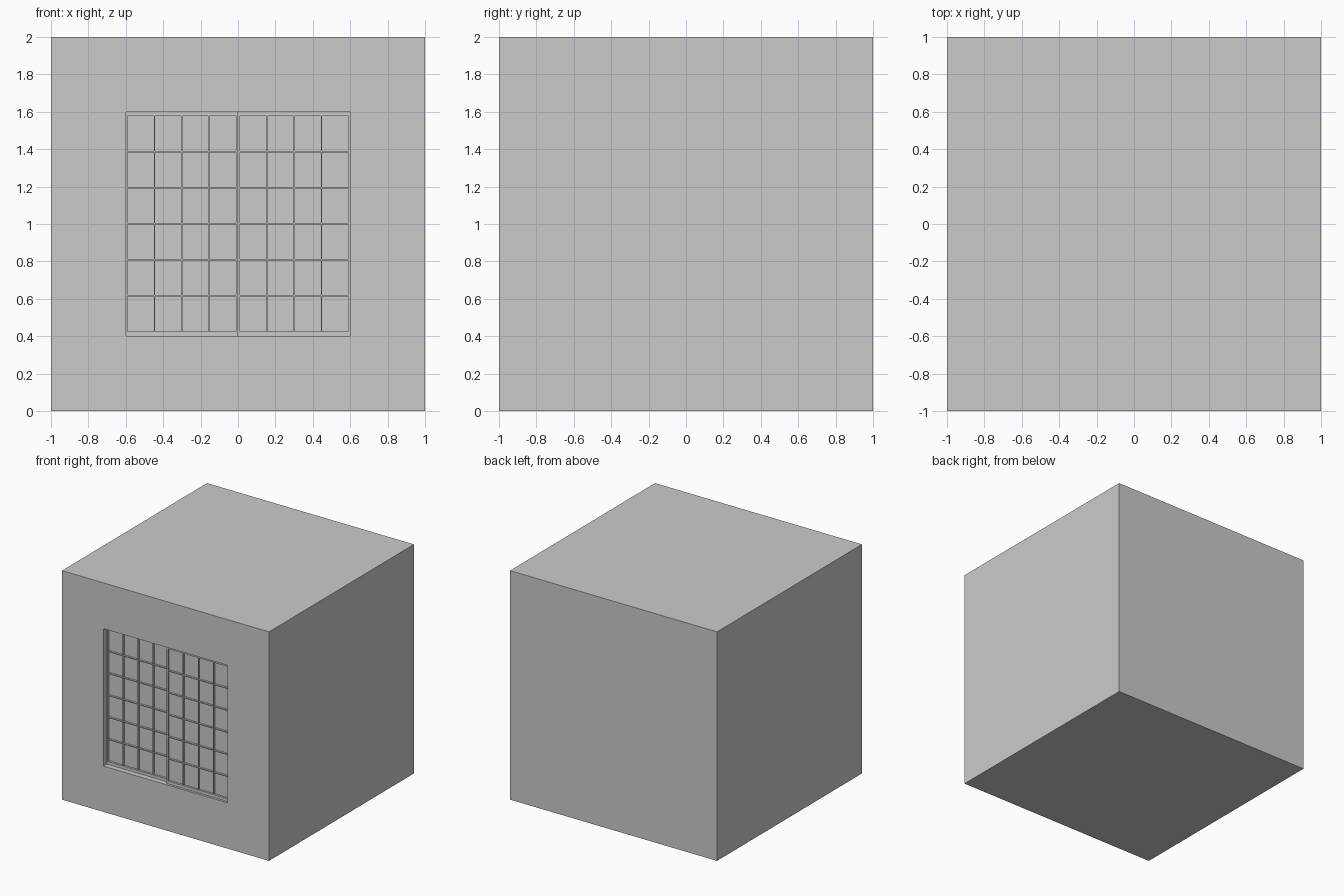
import bpy, bmesh
from mathutils import Vector, Matrix

if "Cube" in bpy.data.objects:
    bpy.data.objects.remove(bpy.data.objects["Cube"])


def finish(name, bm):
    bmesh.ops.recalc_face_normals(bm, faces=bm.faces)
    mesh = bpy.data.meshes.new(name)
    bm.to_mesh(mesh)
    bm.free()
    obj = bpy.data.objects.new(name, mesh)
    bpy.context.collection.objects.link(obj)
    return obj


def add_box(bm, x0, x1, y0, y1, z0, z1):
    centre = Vector(((x0 + x1) / 2, (y0 + y1) / 2, (z0 + z1) / 2))
    size = Matrix.Diagonal((x1 - x0, y1 - y0, z1 - z0, 1))
    bmesh.ops.create_cube(bm, size=1, matrix=Matrix.Translation(centre) @ size)


# Wall block with a square recess sunk into the front face
bm = bmesh.new()
add_box(bm, -1, 1, -1, 1, 0, 2)
front = min(bm.faces, key=lambda f: f.calc_center_median().y)
bmesh.ops.inset_region(bm, faces=[front], thickness=0.4, use_even_offset=True)
hole = bmesh.ops.extrude_face_region(bm, geom=[front])
verts = [g for g in hole["geom"] if isinstance(g, bmesh.types.BMVert)]
bmesh.ops.translate(bm, verts=verts, vec=(0, 0.075, 0))
if front.is_valid:
    bmesh.ops.delete(bm, geom=[front], context='FACES_ONLY')
finish("wall_block", bm)


# Sliding sash: outer frame, glazing bars and a glass sheet
def sash(name, x0, x1, in0, in1, y):
    z0, z1, zi0, zi1 = 0.4, 1.6, 0.425, 1.578
    depth, bar, cols, rows = 0.025, 0.007, 4, 6
    bm = bmesh.new()
    add_box(bm, x0, in0, y, y + depth, z0, z1)
    add_box(bm, in1, x1, y, y + depth, z0, z1)
    add_box(bm, in0, in1, y, y + depth, z0, zi0)
    add_box(bm, in0, in1, y, y + depth, zi1, z1)
    for i in range(1, cols):
        x = in0 + (in1 - in0) * i / cols
        add_box(bm, x - bar / 2, x + bar / 2, y, y + depth, zi0, zi1)
    for j in range(1, rows):
        z = zi0 + (zi1 - zi0) * j / rows
        add_box(bm, in0, in1, y, y + depth, z - bar / 2, z + bar / 2)
    finish(name + "_frame", bm)
    bm = bmesh.new()
    add_box(bm, in0, in1, y + 0.017, y + 0.022, zi0, zi1)
    finish(name + "_glass", bm)


# The right sash slides in front of the left one
sash("left_sash", -0.6, 0.0, -0.592, -0.01, -0.953)
sash("right_sash", -0.006, 0.6, 0.01, 0.592, -0.98)
